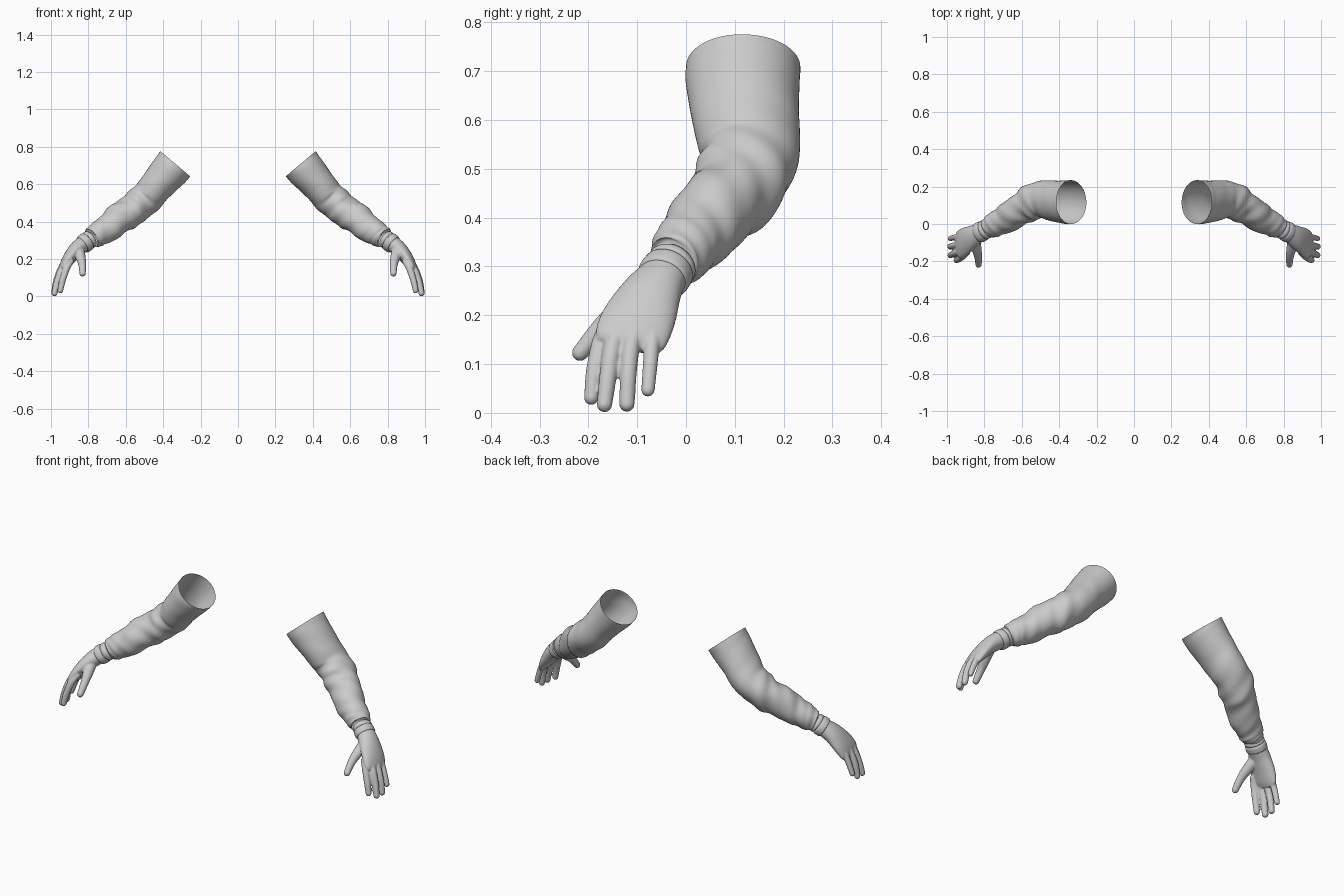
import bpy
import bmesh
from math import sin, cos, pi, exp
from mathutils import Vector

cube = bpy.data.objects.get("Cube")
if cube:
    bpy.data.objects.remove(cube)

# One plain grey for everything
grey = bpy.data.materials.new("light_grey")
grey.use_nodes = True
colour = (0.6, 0.6, 0.6, 1)
grey.diffuse_color = colour
grey.node_tree.nodes["Principled BSDF"].inputs["Base Color"].default_value = colour


def spline(points, steps):
    """Smooth run of values through the control sections."""
    pts = [Vector(p) for p in points]
    pts = [2 * pts[0] - pts[1]] + pts + [2 * pts[-1] - pts[-2]]
    out = []
    for p, q, r, s in zip(pts, pts[1:], pts[2:], pts[3:]):
        for k in range(steps):
            t = k / steps
            out.append(0.5 * (2 * q + (r - p) * t + (2 * p - 5 * q + 4 * r - s) * t * t
                              + (3 * q - p - 3 * r + s) * t ** 3))
    out.append(pts[-2])
    return out


def tube(bm, sections, steps=6, sides=32, capped=True, fold=None):
    """Loft of ellipses; each section is x, y, z, half width, half thickness."""
    rows = spline(sections, steps)
    centres = [Vector(r[:3]) for r in rows]
    rings = []
    for i, row in enumerate(rows):
        tangent = (centres[min(i + 1, len(rows) - 1)] - centres[max(i - 1, 0)]).normalized()
        side = Vector((0, 1, 0))
        side = (side - tangent * side.dot(tangent)).normalized()
        over = tangent.cross(side)
        ring = []
        for k in range(sides):
            a = 2 * pi * k / sides
            bump = fold(i / (len(rows) - 1), a) if fold else 0
            ring.append(bm.verts.new(centres[i] + side * cos(a) * (row[3] + bump)
                                     + over * sin(a) * (row[4] + bump)))
        rings.append(ring)
    for low, high in zip(rings, rings[1:]):
        for k in range(sides):
            n = (k + 1) % sides
            bm.faces.new((low[k], low[n], high[n], high[k]))
    if capped:
        bm.faces.new(rings[0][::-1])
        bm.faces.new(rings[-1])


def finish(name, bm, remesh=False):
    mesh = bpy.data.meshes.new(name)
    bm.to_mesh(mesh)
    bm.free()
    mesh.materials.append(grey)
    for poly in mesh.polygons:
        poly.use_smooth = True
    obj = bpy.data.objects.new(name, mesh)
    bpy.context.collection.objects.link(obj)
    if remesh:
        blend = obj.modifiers.new("blend", 'REMESH')
        blend.mode = 'VOXEL'
        blend.voxel_size = 0.004
        blend.use_smooth_shade = True
        relax = obj.modifiers.new("relax", 'SMOOTH')
        relax.factor = 0.5
        relax.iterations = 4
    mirror = obj.modifiers.new("other_arm", 'MIRROR')
    mirror.use_axis = (True, False, False)
    mirror.use_mirror_merge = False
    return obj


# Cloth folds: faint on the upper arm, stronger at the elbow and cuff
def cloth_fold(t, a):
    amount = 0.0005 + 0.0035 * exp(-((t - 0.45) / 0.15) ** 2) + 0.003 * max(0, t - 0.4)
    return amount * (sin(34 * t + 2 * sin(a)) + 0.6 * sin(61 * t + 3 * a + 1)
                     + 0.5 * sin(3 * a - 17 * t))


# Sleeves, open at the shoulder end
bm = bmesh.new()
tube(bm, [
    (0.335, 0.117, 0.708, 0.117, 0.105),
    (0.367, 0.117, 0.670, 0.116, 0.102),
    (0.435, 0.124, 0.590, 0.108, 0.091),
    (0.490, 0.132, 0.527, 0.100, 0.088),
    (0.550, 0.113, 0.475, 0.094, 0.087),
    (0.610, 0.078, 0.432, 0.085, 0.083),
    (0.675, 0.033, 0.380, 0.078, 0.077),
    (0.725, 0.006, 0.347, 0.069, 0.069),
    (0.757, -0.010, 0.327, 0.063, 0.064),
    (0.777, -0.022, 0.312, 0.056, 0.056),
    (0.783, -0.026, 0.308, 0.045, 0.045),
], steps=10, sides=64, capped=False, fold=cloth_fold)
finish("sleeves", bm)

# Glove wrist bands with rolled edges
bm = bmesh.new()
tube(bm, [
    (0.786, -0.024, 0.309, 0.046, 0.044),
    (0.793, -0.028, 0.304, 0.052, 0.049),
    (0.800, -0.032, 0.299, 0.052, 0.049),
    (0.804, -0.034, 0.296, 0.049, 0.046),
    (0.808, -0.036, 0.293, 0.054, 0.051),
    (0.828, -0.047, 0.278, 0.055, 0.050),
    (0.832, -0.049, 0.275, 0.048, 0.043),
], steps=3, sides=48)
finish("wrist_bands", bm)

# Gloved hands: palm, fingers and thumb blended into one skin
bm = bmesh.new()
tube(bm, [
    (0.790, -0.025, 0.306, 0.042, 0.040),
    (0.828, -0.045, 0.280, 0.049, 0.044),
    (0.868, -0.070, 0.246, 0.062, 0.041),
    (0.905, -0.093, 0.200, 0.074, 0.034),
    (0.931, -0.112, 0.158, 0.075, 0.025),
    (0.942, -0.120, 0.134, 0.064, 0.014),
])
digits = {
    "index": [(0.890, -0.150, 0.195, 0.017), (0.916, -0.173, 0.150, 0.018),
              (0.938, -0.188, 0.085, 0.017), (0.950, -0.194, 0.031, 0.015)],
    "middle": [(0.912, -0.125, 0.190, 0.017), (0.942, -0.148, 0.143, 0.019),
               (0.966, -0.159, 0.080, 0.018), (0.981, -0.167, 0.017, 0.016)],
    "ring": [(0.922, -0.098, 0.190, 0.017), (0.951, -0.112, 0.138, 0.018),
             (0.972, -0.118, 0.080, 0.017), (0.983, -0.121, 0.018, 0.016)],
    "little": [(0.922, -0.064, 0.190, 0.016), (0.949, -0.070, 0.138, 0.016),
               (0.968, -0.074, 0.090, 0.015), (0.982, -0.078, 0.047, 0.014)],
    "thumb": [(0.852, -0.085, 0.248, 0.030), (0.842, -0.130, 0.212, 0.027),
              (0.833, -0.175, 0.172, 0.021), (0.831, -0.217, 0.123, 0.017)],
}
for path in digits.values():
    tube(bm, [p + (p[3],) for p in path], sides=20)
    tip = bmesh.ops.create_uvsphere(bm, u_segments=20, v_segments=12, radius=path[-1][3])
    bmesh.ops.translate(bm, verts=tip["verts"], vec=path[-1][:3])
finish("gloves", bm, remesh=True)
